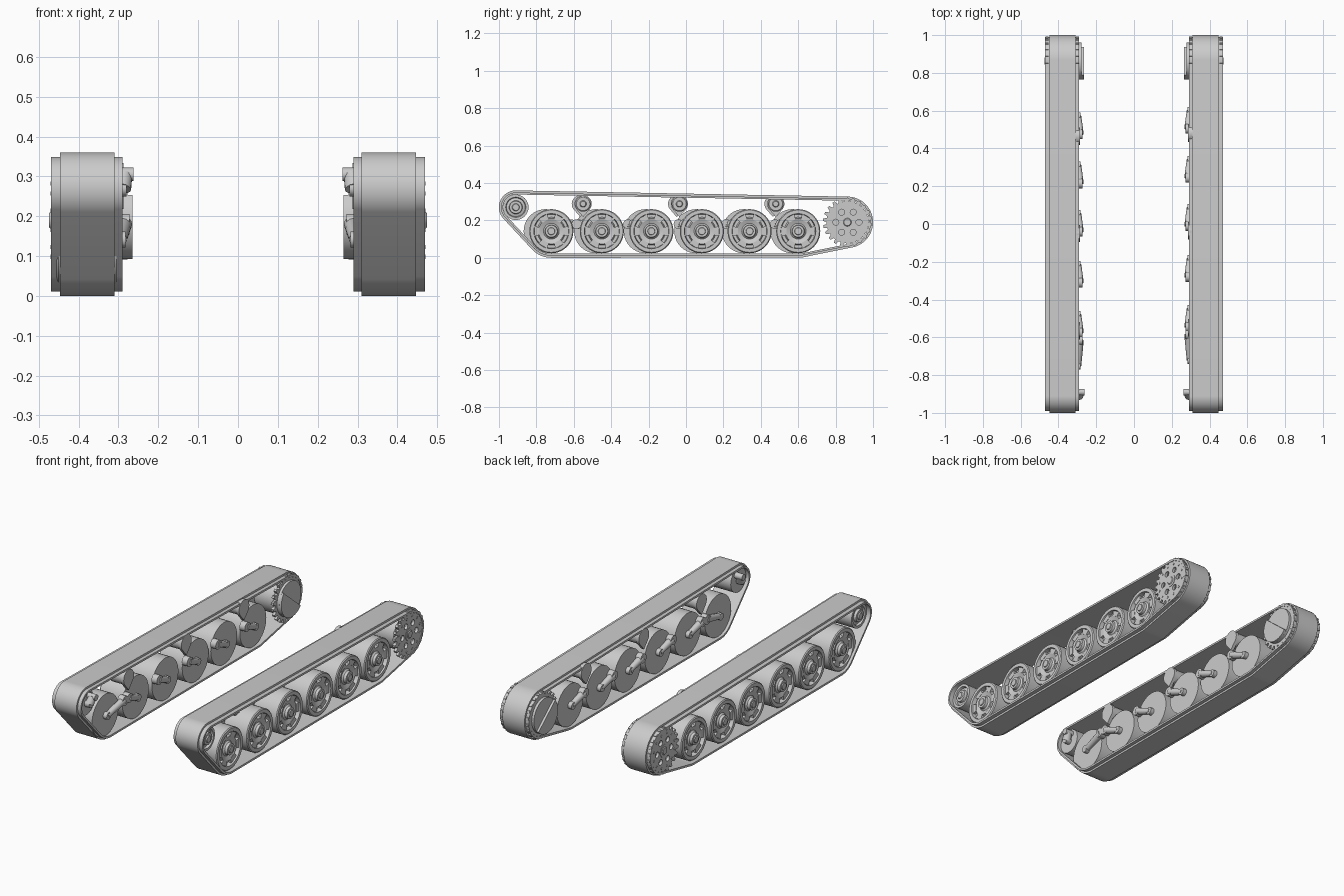
import bpy, bmesh
from math import sin, cos, pi, tau, radians
from mathutils import Vector, Matrix

if "Cube" in bpy.data.objects:
    bpy.data.objects.remove(bpy.data.objects["Cube"])

steel = bpy.data.materials.new("plain_grey")
steel.use_nodes = True
steel.diffuse_color = (0.6, 0.6, 0.6, 1)
steel.node_tree.nodes["Principled BSDF"].inputs["Base Color"].default_value = (0.6, 0.6, 0.6, 1)

# Main layout in the side plane: (y, z, radius of the track around it)
IDLER, SPROCKET = (-0.91, 0.27), (0.863, 0.19)
WHEEL_Y = (-0.72, -0.45, -0.185, 0.085, 0.34, 0.60)
WHEEL_Z = 0.142
TRACK = [(*IDLER, 0.09), (WHEEL_Y[0], WHEEL_Z, 0.142),
         (WHEEL_Y[-1], WHEEL_Z, 0.142), (*SPROCKET, 0.137)]


def finish(name, bm):
    bmesh.ops.recalc_face_normals(bm, faces=bm.faces)
    mesh = bpy.data.meshes.new(name)
    bm.to_mesh(mesh)
    bm.free()
    return add(name, mesh)


def add(name, mesh):
    mesh.materials.clear()
    mesh.materials.append(steel)
    mesh.shade_smooth()
    mesh.set_sharp_from_angle(angle=radians(32))
    obj = bpy.data.objects.new(name, mesh)
    bpy.context.collection.objects.link(obj)
    return obj


def rings_to_mesh(name, rings, closed=False):
    """Skin a list of equal rings; cap the ends unless they meet."""
    bm = bmesh.new()
    loops = [[bm.verts.new(p) for p in ring] for ring in rings]
    pairs = list(zip(loops, loops[1:]))
    if closed:
        pairs.append((loops[-1], loops[0]))
    else:
        bm.faces.new(loops[0])
        bm.faces.new(loops[-1])
    for a, b in pairs:
        for i in range(len(a)):
            j = (i + 1) % len(a)
            bm.faces.new((a[i], a[j], b[j], b[i]))
    return finish(name, bm)


def lathe(name, side, centre, profile, n=32):
    """Turn a profile of (x, radius) about an axle along x."""
    y, z = centre
    return rings_to_mesh(name, [[(side * x, y + r * cos(tau * i / n), z + r * sin(tau * i / n))
                                 for i in range(n)] for x, r in profile])


def circle(r, n=24, at=(0, 0)):
    return [(at[0] + r * cos(tau * i / n), at[1] + r * sin(tau * i / n)) for i in range(n)]


def plate(name, side, centre, x0, x1, outlines):
    """Flat plate cut from outlines; inner outlines become holes."""
    curve = bpy.data.curves.new(name, "CURVE")
    curve.dimensions, curve.fill_mode = "2D", "BOTH"
    curve.extrude = (x1 - x0) / 2
    for pts in outlines:
        spline = curve.splines.new("POLY")
        spline.points.add(len(pts) - 1)
        for p, (a, b) in zip(spline.points, pts):
            p.co = (a, b, 0, 1)
        spline.use_cyclic_u = True
    temp = bpy.data.objects.new(name, curve)
    mesh = bpy.data.meshes.new_from_object(temp)
    bpy.data.objects.remove(temp)
    mesh.transform(Matrix(((0, 0, 1, side * (x0 + x1) / 2), (1, 0, 0, centre[0]),
                           (0, 1, 0, centre[1]), (0, 0, 0, 1))))
    return add(name, mesh)


def rod(name, p, q, r1, r2):
    p, q = Vector(p), Vector(q)
    bm = bmesh.new()
    turn = (q - p).to_track_quat("Z", "Y").to_matrix().to_4x4()
    bmesh.ops.create_cone(bm, cap_ends=True, segments=16, radius1=r1, radius2=r2,
                          depth=(q - p).length, matrix=Matrix.Translation((p + q) / 2) @ turn)
    return finish(name, bm)


def belt(name, side, x0, x1, outer, inner, n=120):
    """Band wrapped tightly round the track circles, between two offsets."""
    def loop(x, offset):
        pts = []
        for i in range(n):
            c, s = cos(tau * i / n), sin(tau * i / n)
            y, z, r = max(TRACK, key=lambda t: t[0] * c + t[1] * s + t[2])
            pts.append((side * x, y + (r - offset) * c, z + (r - offset) * s))
        return pts
    rings_to_mesh(name, [loop(x0, outer), loop(x1, outer), loop(x1, inner), loop(x0, inner)], True)


def road_wheel(tag, side, y):
    lathe("road_wheel_" + tag, side, (y, WHEEL_Z),
          [(0.305, 0.118), (0.45, 0.118), (0.455, 0.113), (0.455, 0.094), (0.43, 0.09),
           (0.43, 0.075), (0.447, 0.068), (0.437, 0.042), (0.445, 0.034), (0.46, 0.032),
           (0.46, 0.02), (0.465, 0.018)], 40)
    # Six lugs bridging the recessed ring
    for k in range(6):
        a = tau * k / 6
        wedge = [(r * cos(a + d), r * sin(a + d)) for r, d in
                 ((0.066, -0.3), (0.095, -0.3), (0.095, 0.3), (0.066, 0.3))]
        plate("wheel_lug_%s_%d" % (tag, k), side, (y, WHEEL_Z), 0.428, 0.447, [wedge])


def sprocket(tag, side):
    teeth = 22
    gear = [(r * cos(tau * (k + f) / teeth), r * sin(tau * (k + f) / teeth))
            for k in range(teeth)
            for f, r in ((0, 0.112), (0.3, 0.112), (0.45, 0.131), (0.8, 0.131))]
    holes = [circle(0.016, 16, (0.062 * cos(tau * k / 6), 0.062 * sin(tau * k / 6)))
             for k in range(6)]
    plate("sprocket_outer_ring_" + tag, side, SPROCKET, 0.452, 0.468, [gear] + holes)
    plate("sprocket_inner_ring_" + tag, side, SPROCKET, 0.292, 0.308, [gear])
    lathe("sprocket_drum_" + tag, side, SPROCKET, [(0.3, 0.095), (0.435, 0.095)])
    lathe("sprocket_hub_" + tag, side, SPROCKET,
          [(0.43, 0.036), (0.47, 0.036), (0.47, 0.022), (0.474, 0.018)])
    for k in range(12):
        a = tau * (k + 0.5) / 12
        lathe("sprocket_bolt_%s_%d" % (tag, k), side,
              (SPROCKET[0] + 0.095 * cos(a), SPROCKET[1] + 0.095 * sin(a)),
              [(0.466, 0.006), (0.471, 0.006)], 6)
    # Final drive housing with a raised lower half
    lathe("drive_housing_" + tag, side, SPROCKET, [(0.278, 0.098), (0.3, 0.098)])
    half = [(0.098 * cos(a), 0.098 * sin(a)) for a in
            (radians(140) + pi * i / 16 for i in range(17))]
    plate("drive_cover_" + tag, side, SPROCKET, 0.265, 0.28, [half])


def idler(tag, side):
    lathe("idler_wheel_" + tag, side, IDLER,
          [(0.31, 0.068), (0.445, 0.068), (0.445, 0.054), (0.432, 0.05), (0.436, 0.036),
           (0.45, 0.033), (0.45, 0.02), (0.456, 0.017)])
    pivot = (-0.89, 0.305)
    rod("idler_crank_" + tag, (side * 0.292, *IDLER), (side * 0.285, *pivot), 0.024, 0.02)
    lathe("idler_axle_" + tag, side, IDLER, [(0.28, 0.02), (0.32, 0.02)], 20)
    lathe("idler_pivot_" + tag, side, pivot, [(0.262, 0.017), (0.31, 0.017)], 20)


def return_roller(tag, side, y):
    z = 0.288
    lathe("return_roller_" + tag, side, (y, z),
          [(0.3, 0.042), (0.375, 0.042), (0.38, 0.036), (0.38, 0.018), (0.388, 0.014)], 24)
    drop = [(0.046 * cos(a), 0.046 * sin(a)) for a in
            (radians(-35 + 250 * i / 20) for i in range(21))] + [(0, -0.07)]
    plate("roller_bracket_" + tag, side, (y, z), 0.287, 0.305, [drop])


for side, word, shift in ((1, "left", 0.0), (-1, "right", -0.03)):
    belt("track_tread_" + word, side, 0.31, 0.447, 0, 0.012)
    belt("track_band_" + word, side, 0.29, 0.47, 0.011, 0.022)
    sprocket(word, side)
    idler(word, side)
    for k, base in enumerate(WHEEL_Y):
        tag, y = "%s_%d" % (word, k + 1), base + shift
        road_wheel(tag, side, y)
        # Swing arm: the first trails backwards, the others lead forwards
        pivot = (y + (0.135 if k == 0 else -0.095), 0.18)
        rod("swing_arm_" + tag, (side * 0.295, y, WHEEL_Z), (side * 0.286, *pivot), 0.016, 0.02)
        lathe("arm_axle_" + tag, side, (y, WHEEL_Z), [(0.282, 0.02), (0.32, 0.02)], 20)
        lathe("arm_pivot_" + tag, side, pivot, [(0.272, 0.026), (0.306, 0.026)], 20)
    for k, y in enumerate((-0.55, -0.035, 0.48)):
        return_roller("%s_%d" % (word, k + 1), side, y + shift / 2)
